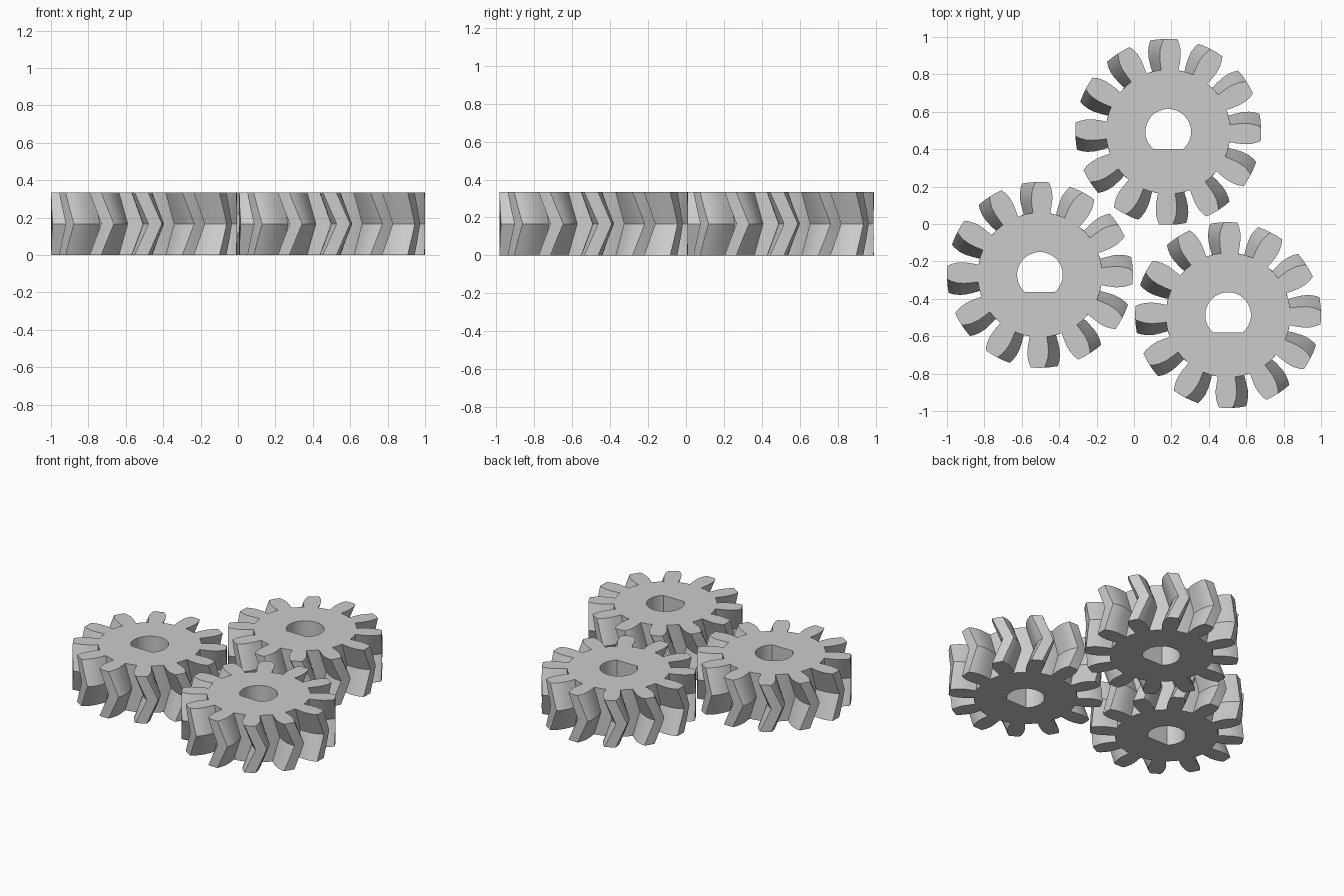
import bpy, bmesh
from math import sin, cos, pi, radians, asin, sqrt

cube = bpy.data.objects.get("Cube")
if cube:
    bpy.data.objects.remove(cube)

TEETH = 12
HEIGHT = 0.333
PHASE = radians(-1.5)
TWIST = radians(8.5)
BORE, FLAT = 0.122, 0.092
# tooth flank: (radius, half width)
FLANK = [(0.333, 0.046), (0.37, 0.052), (0.41, 0.056), (0.445, 0.054),
         (0.475, 0.046), (0.497, 0.036)]

grey = bpy.data.materials.new("light grey")
grey.use_nodes = True
colour = (0.6, 0.6, 0.6, 1)
grey.diffuse_color = colour
grey.node_tree.nodes["Principled BSDF"].inputs["Base Color"].default_value = colour


def gear_outline():
    """Polar points of the toothed rim, counter-clockwise."""
    points = []
    for t in range(TEETH):
        mid = t * 2 * pi / TEETH + PHASE
        flank = [(r, asin(w / r)) for r, w in FLANK]
        points += [(r, mid - a) for r, a in flank]
        points.append((FLANK[-1][0], mid))
        points += [(r, mid + a) for r, a in reversed(flank)]
        points.append((FLANK[0][0], mid + pi / TEETH))
    return points


def bore_outline():
    """Round shaft hole with one flat side towards the front."""
    start = -asin(FLAT / BORE)
    sweep = pi - 2 * start
    n = 40
    return [(BORE, start + sweep * i / n) for i in range(n + 1)]


def add_wall(bm, outline, layers):
    """Stack turned copies of an outline and join them; return end loops."""
    rings = [[bm.verts.new((r * cos(a + turn), r * sin(a + turn), z))
              for r, a in outline] for z, turn in layers]
    n = len(outline)
    for low, high in zip(rings, rings[1:]):
        for i in range(n):
            j = (i + 1) % n
            bm.faces.new((low[i], low[j], high[j], high[i]))
    return rings[0], rings[-1]


def loop_edges(bm, ring):
    return [bm.edges.get((v, ring[i - 1])) for i, v in enumerate(ring)]


# herringbone gear mesh: toothed rim, bore and end faces
bm = bmesh.new()
steps = 4
layers = [(HEIGHT * i / steps, TWIST * (1 - abs(2 * i / steps - 1)))
          for i in range(steps + 1)]
rim = add_wall(bm, gear_outline(), layers)
bore = add_wall(bm, bore_outline(), [(0, 0), (HEIGHT, 0)])
for outer, inner in zip(rim, bore):
    bmesh.ops.triangle_fill(bm, use_beauty=True,
                            edges=loop_edges(bm, outer) + loop_edges(bm, inner))
bmesh.ops.recalc_face_normals(bm, faces=bm.faces)
mesh = bpy.data.meshes.new("herringbone_gear")
bm.to_mesh(mesh)
bm.free()
mesh.materials.append(grey)

# three equal gears
for name, x, y in [("back_gear", 0.183, 0.493),
                   ("right_gear", -0.503, -0.272),
                   ("left_gear", 0.503, -0.487)]:
    gear = bpy.data.objects.new(name, mesh)
    gear.location = (x, y, 0)
    bpy.context.collection.objects.link(gear)

bpy.ops.object.select_all(action="DESELECT")
bpy.context.view_layer.objects.active = gear
gear.select_set(True)
bpy.ops.object.shade_smooth_by_angle(angle=radians(25))
